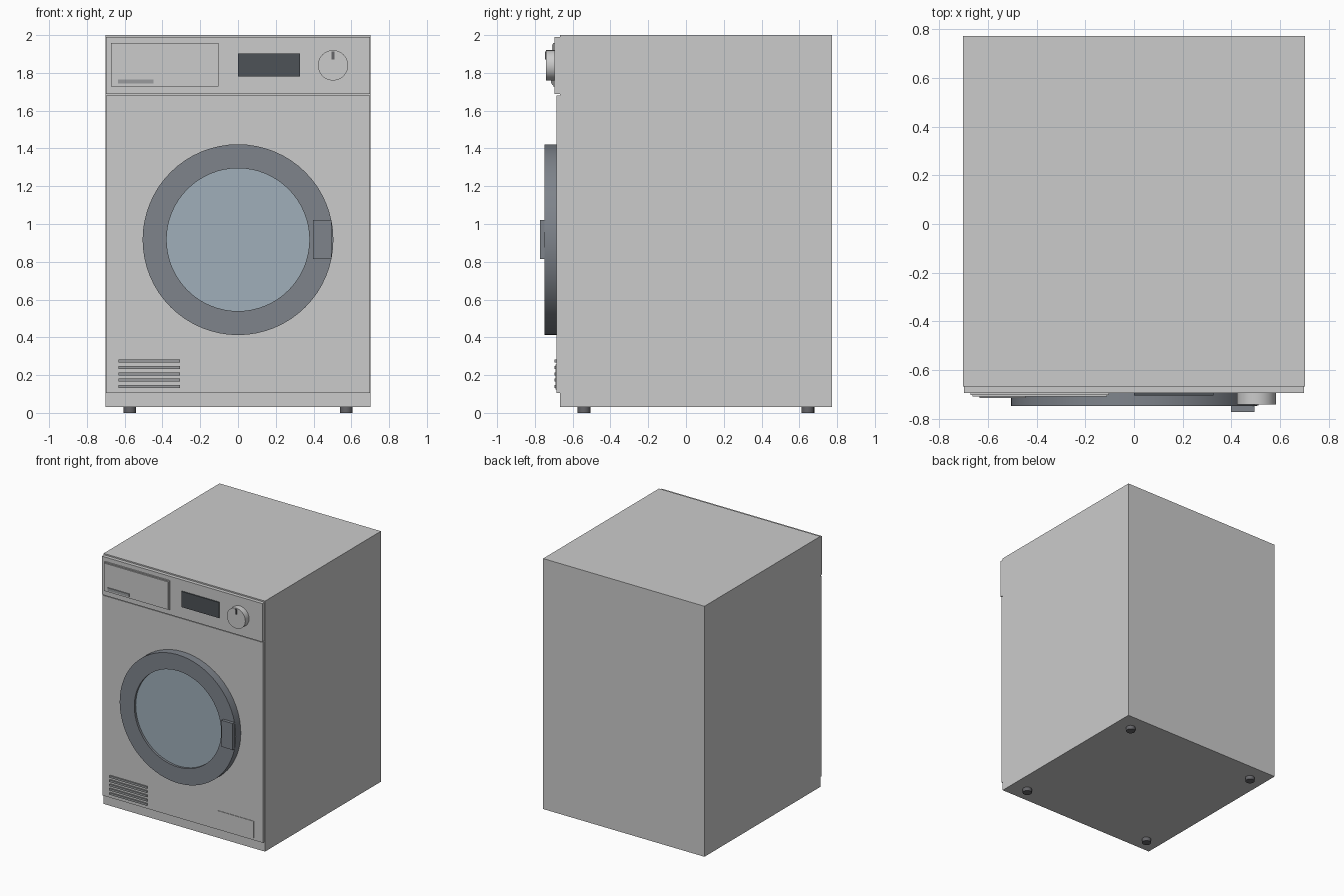
import bpy, bmesh, math

if "Cube" in bpy.data.objects:
    bpy.data.objects.remove(bpy.data.objects["Cube"])

def material(name, rgb):
    m = bpy.data.materials.new(name)
    m.diffuse_color = (*rgb, 1)
    m.use_nodes = True
    m.node_tree.nodes["Principled BSDF"].inputs["Base Color"].default_value = m.diffuse_color
    return m

RING = material("door_grey", (0.21, 0.23, 0.26))
GLASS = material("glass_blue", (0.35, 0.43, 0.49))
SCREEN = material("screen_dark", (0.075, 0.085, 0.095))
TRIM = material("trim_grey", (0.32, 0.33, 0.34))
DARK = material("rubber_dark", (0.13, 0.13, 0.14))

def finish(name, bm, mat=None, smooth=False):
    bmesh.ops.recalc_face_normals(bm, faces=bm.faces)
    me = bpy.data.meshes.new(name)
    bm.to_mesh(me)
    bm.free()
    ob = bpy.data.objects.new(name, me)
    bpy.context.collection.objects.link(ob)
    if mat:
        me.materials.append(mat)
    if smooth:
        bpy.ops.object.select_all(action='DESELECT')
        bpy.context.view_layer.objects.active = ob
        ob.select_set(True)
        bpy.ops.object.shade_smooth_by_angle(angle=math.radians(30))
    return ob

def box(name, x, y, z, mat=None):
    bm = bmesh.new()
    bmesh.ops.create_cube(bm, size=1)
    for v in bm.verts:
        v.co = [r[0] + (c + 0.5) * (r[1] - r[0]) for c, r in zip(v.co, (x, y, z))]
    return finish(name, bm, mat)

def lathe(name, profile, cx, cz, mat=None, steps=64, closed=False):
    """Spin (radius, y) points around an axis parallel to y."""
    bm = bmesh.new()
    vs = [bm.verts.new((r, y, 0)) for r, y in profile]
    pairs = list(zip(vs, vs[1:])) + ([(vs[-1], vs[0])] if closed else [])
    edges = [bm.edges.new(p) for p in pairs]
    bmesh.ops.spin(bm, geom=vs + edges, axis=(0, 1, 0), cent=(0, 0, 0),
                   angle=math.tau, steps=steps)
    bmesh.ops.remove_doubles(bm, verts=bm.verts, dist=1e-4)
    bmesh.ops.translate(bm, verts=bm.verts, vec=(cx, 0, cz))
    return finish(name, bm, mat, smooth=True)

# Cabinet and front panels
box("cabinet", (-0.702, 0.702), (-0.667, 0.773), (0.03, 2.0))
box("front_panel", (-0.698, 0.698), (-0.686, -0.66), (0.105, 1.68))
box("control_panel", (-0.698, 0.698), (-0.695, -0.66), (1.688, 1.99))

# Detergent drawer
box("drawer_frame", (-0.672, -0.103), (-0.703, -0.69), (1.727, 1.957))
box("drawer_front", (-0.664, -0.111), (-0.709, -0.69), (1.735, 1.949))
box("drawer_grip", (-0.635, -0.447), (-0.716, -0.70), (1.744, 1.766), TRIM)

# Display and programme dial
box("display", (0.0, 0.327), (-0.704, -0.69), (1.78, 1.903), SCREEN)
lathe("dial", [(0, -0.69), (0.08, -0.69), (0.08, -0.742), (0, -0.742)], 0.503, 1.84, steps=48)
box("dial_marker", (0.496, 0.511), (-0.747, -0.735), (1.872, 1.912), DARK)

# Round door: ring with recessed glass, and its handle
lathe("door_ring", [(0.378, -0.68), (0.505, -0.68), (0.505, -0.749), (0.378, -0.749)],
      0, 0.917, RING, closed=True)
lathe("door_glass", [(0, -0.69), (0.38, -0.69), (0.38, -0.731), (0, -0.731)], 0, 0.917, GLASS)
box("door_handle", (0.398, 0.495), (-0.773, -0.74), (0.814, 1.022), RING)

# Vent slats and filter flap
for i in range(5):
    z = 0.14 + i * 0.0335
    box(f"vent_slat_{i + 1}", (-0.633, -0.306), (-0.696, -0.68), (z - 0.008, z + 0.008), TRIM)
box("filter_flap", (0.31, 0.62), (-0.690, -0.68), (0.125, 0.255))

# Feet
for side, sx in (("left", -1), ("right", 1)):
    for end, y in (("front", -0.54), ("back", 0.645)):
        bm = bmesh.new()
        bmesh.ops.create_cone(bm, cap_ends=True, segments=16, radius1=0.034,
                              radius2=0.034, depth=0.04)
        bmesh.ops.translate(bm, verts=bm.verts, vec=(sx * 0.573, y, 0.02))
        finish(f"{end}_{side}_foot", bm, DARK, smooth=True)
